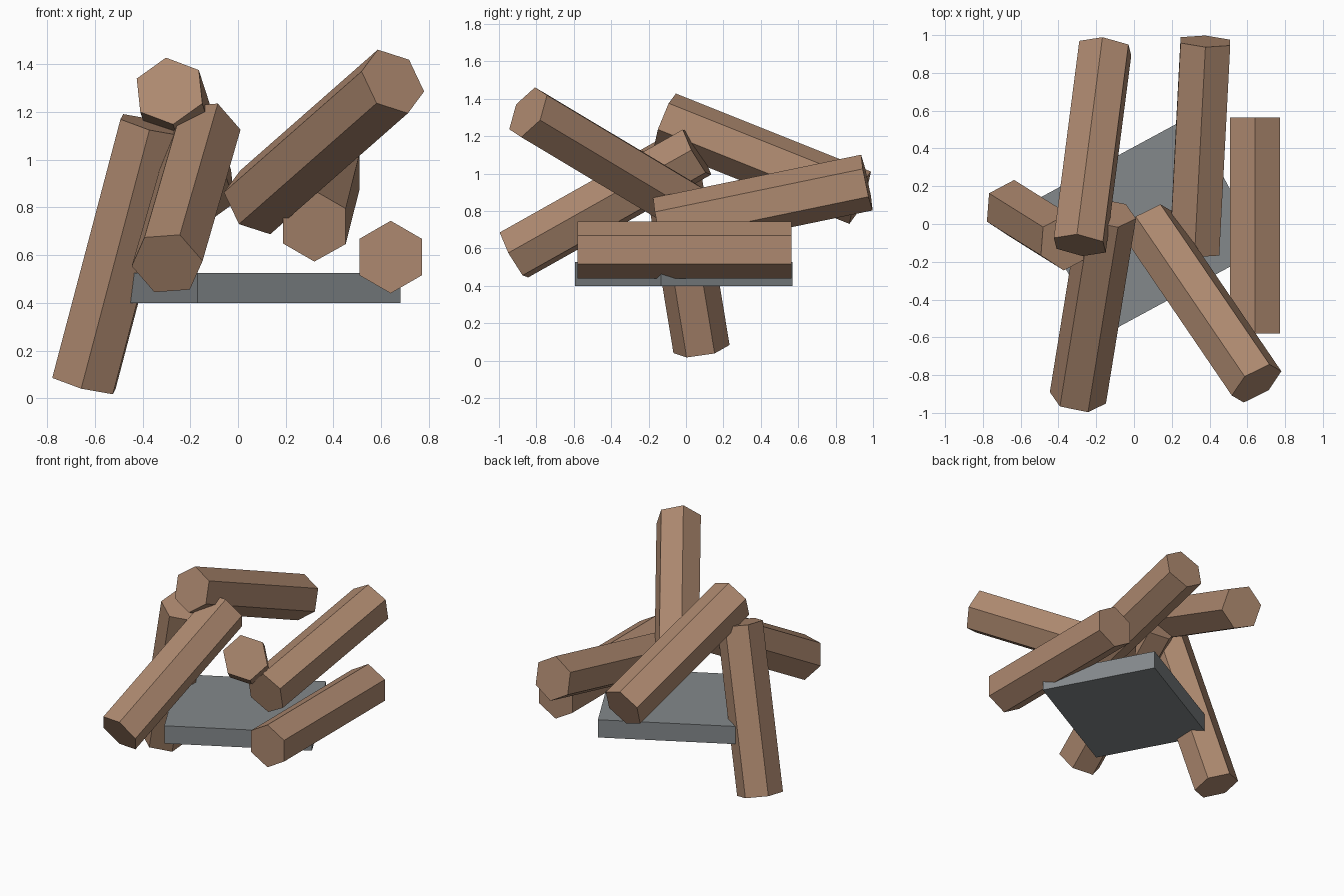
import bpy
from math import radians
from mathutils import Vector, Matrix

if "Cube" in bpy.data.objects:
    bpy.data.objects.remove(bpy.data.objects["Cube"])

RADIUS = 0.152


def material(name, colour):
    m = bpy.data.materials.new(name)
    m.diffuse_color = (*colour, 1)
    m.use_nodes = True
    m.node_tree.nodes["Principled BSDF"].inputs["Base Color"].default_value = m.diffuse_color
    return m


wood = material("wood", (0.42, 0.25, 0.16))
stone = material("stone", (0.23, 0.25, 0.26))


def log(name, start, end, corner):
    """Six-sided log from start to end; corner points from the axis to one edge."""
    start, end = Vector(start), Vector(end)
    axis = (end - start).normalized()
    u = Vector(corner)
    u = (u - axis * u.dot(axis)).normalized()
    v = axis.cross(u)
    # cylinder's first vertex lies on local +Y
    rot = Matrix((-v, u, axis)).transposed().to_4x4()
    bpy.ops.mesh.primitive_cylinder_add(vertices=6, radius=RADIUS,
                                        depth=(end - start).length)
    ob = bpy.context.object
    ob.name = name
    ob.matrix_world = Matrix.Translation((start + end) / 2) @ rot
    ob.data.materials.append(wood)


# Tumbled logs
log("standing_log", (-0.646, 0.083, 0.062), (-0.36, -0.096, 1.146), (0.012, 0.156, 0.023))
log("front_left_log", (-0.297, -0.92, 0.565), (-0.138, 0.059, 1.115), (0.151, -0.031, 0.011))
log("top_back_log", (-0.287, -0.112, 1.288), (-0.152, 0.931, 0.871), (-0.015, 0.058, 0.14))
log("front_right_log", (0.072, 0.003, 0.821), (0.649, -0.844, 1.328), (0.128, 0.064, -0.042))
log("back_right_log", (0.32, -0.145, 0.722), (0.378, 0.967, 0.952), (0, -0.031, 0.15))
log("level_log", (0.64, -0.58, 0.592), (0.64, 0.563, 0.592), (0, 0, 1))

# Flat stone slab under the pile
bpy.ops.mesh.primitive_cube_add(size=1, location=(0.065, -0.011, 0.4625),
                                rotation=(0, 0, radians(28.4)))
slab = bpy.context.object
slab.name = "stone_slab"
slab.scale = (0.966, 0.8, 0.127)
slab.data.materials.append(stone)
